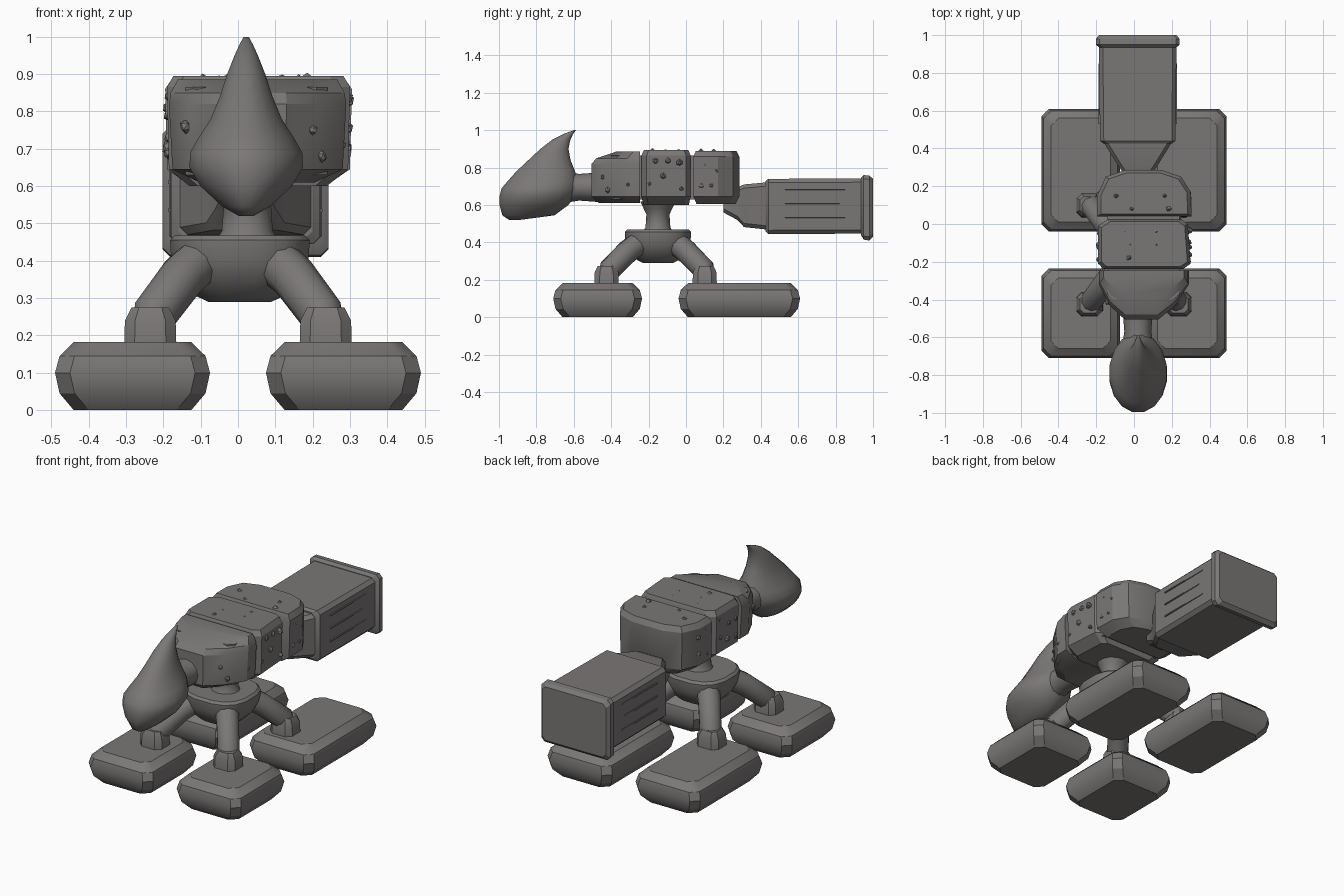
import bpy, bmesh, math, random
from mathutils import Vector

if "Cube" in bpy.data.objects:
    bpy.data.objects.remove(bpy.data.objects["Cube"])

random.seed(4)
stone = bpy.data.materials.new("stone grey")
stone.diffuse_color = (0.195, 0.185, 0.18, 1)
stone.use_nodes = True
stone.node_tree.nodes["Principled BSDF"].inputs["Base Color"].default_value = stone.diffuse_color


def finish(name, bm, angle=35):
    bmesh.ops.recalc_face_normals(bm, faces=bm.faces)
    me = bpy.data.meshes.new(name)
    bm.to_mesh(me)
    bm.free()
    me.shade_smooth()
    me.set_sharp_from_angle(angle=math.radians(angle))
    me.materials.append(stone)
    ob = bpy.data.objects.new(name, me)
    bpy.context.collection.objects.link(ob)
    return ob


def loft(name, rings, angle=35):
    """Skin a closed solid over rings with equal point counts."""
    bm = bmesh.new()
    rows = [[bm.verts.new(p) for p in ring] for ring in rings]
    n = len(rows[0])
    for a, b in zip(rows, rows[1:]):
        for i in range(n):
            j = (i + 1) % n
            bm.faces.new((a[i], a[j], b[j], b[i]))
    bm.faces.new(rows[0][::-1])
    bm.faces.new(rows[-1])
    return finish(name, bm, angle)


def ellipse(cx, cy, rx, ry, z, n=14, power=1.0):
    pts = []
    for i in range(n):
        t = 2 * math.pi * (i + 0.5) / n
        c, s = math.cos(t), math.sin(t)
        pts.append((cx + rx * math.copysign(abs(c) ** power, c),
                    cy + ry * math.copysign(abs(s) ** power, s), z))
    return pts


def chamfered(a0, a1, b0, b1, c):
    """Rectangle outline with cut corners."""
    return [(a0 + c, b0), (a1 - c, b0), (a1, b0 + c), (a1, b1 - c),
            (a1 - c, b1), (a0 + c, b1), (a0, b1 - c), (a0, b0 + c)]


def tube(name, path, radii, n=10):
    path = [Vector(p) for p in path]
    rings = []
    for i, p in enumerate(path):
        d = (path[min(i + 1, len(path) - 1)] - path[max(i - 1, 0)]).normalized()
        u = d.cross(Vector((0.8, 0.6, 0))).normalized()
        v = d.cross(u)
        rings.append([p + radii[i] * (u * math.cos(t) + v * math.sin(t))
                      for t in (2 * math.pi * k / n for k in range(n))])
    return loft(name, rings, 50)


def segment(name, plan, pivot, levels):
    """Body block: one plan outline scaled at each height."""
    loft(name, [[(0.05 + (x - 0.05) * sx, pivot + (y - pivot) * sy, z) for x, y in plan]
                for z, sx, sy in levels], 28)


# Feet: pads with bulging sides
for side in (-1, 1):
    for label, y0, y1 in (("front", -0.71, -0.235), ("back", -0.04, 0.61)):
        rings = []
        for z, inset in ((0, .05), (.045, .012), (.1, 0), (.145, .012), (.182, .05)):
            pts = chamfered(.075 + inset, .49 - inset, y0 + inset, y1 - inset, .04)
            rings.append([(side * x, y, z) for x, y in pts])
        tag = label + ("_left" if side < 0 else "_right")
        loft(tag + "_foot", rings, 30)
        # Legs: sloping strut and square ankle
        ay = -0.425 if label == "front" else 0.1
        hy = -0.23 if label == "front" else -0.07
        tube(tag + "_leg", [(side * .09, hy, .41), (side * .15, hy + (ay - hy) * .4, .355),
                            (side * .225, ay * .96, .255), (side * .235, ay, .22)],
             [.065, .062, .06, .05])
        ankle = chamfered(.165, .305, ay - .065, ay + .065, .028)
        loft(tag + "_ankle", [[(side * (.235 + (x - .235) * s), ay + (y - ay) * s, z) for x, y in ankle]
                              for z, s in ((.17, 1), (.24, .97), (.275, .72))], 30)

# Hip bowl, rim and swivel post
loft("hip_bowl", [ellipse(.005, -.15, .19 * s, .18 * s, z, 16, .75)
                  for z, s in ((.29, .45), (.305, .62), (.35, .85), (.4, .98),
                               (.455, 1.0), (.468, .93))])
loft("swivel_post", [ellipse(.025, -.15, r, r * .95, z, 14)
                     for z, r in ((.45, .09), (.48, .07), (.55, .065), (.58, .08), (.62, .1))])

# Body: three blocks around an inner core
segment("front_body_block",
        [(-.185, -.245), (-.185, -.32), (-.13, -.43), (-.05, -.505),
         (.13, -.505), (.22, -.43), (.29, -.32), (.29, -.245)], -.245,
        [(.61, .65, .85), (.645, .96, 1), (.82, 1, 1), (.85, .98, .9), (.885, .9, .5)])
segment("middle_body_block",
        [(-.19, -.21), (-.16, -.238), (.26, -.238), (.3, -.21),
         (.285, 0), (.25, .025), (-.14, .025), (-.19, -.01)], -.105,
        [(.6, .75, .92), (.645, .98, 1), (.865, 1, 1), (.895, .93, .9)])
segment("rear_body_block",
        [(-.195, .04), (.305, .04), (.3, .17), (.25, .25),
         (.15, .285), (-.05, .285), (-.15, .25), (-.195, .15)], .15,
        [(.605, .75, .85), (.645, .98, 1), (.86, 1, 1), (.89, .92, .88)])
loft("body_core", [[(x, y, z) for x, y in chamfered(-.14, .24, -.4, .2, .03)] for z in (.63, .865)])

# Rough stone chips on the blocks
bm = bmesh.new()
chips = [(.2, -.445, .75), (.225, -.42, .68), (-.14, -.41, .76), (.28, -.31, .71)]
for y in (-.18, -.11, -.04, .08, .15):
    for x in (-.185, .292):
        chips += [(x, y + random.uniform(-.02, .02), random.uniform(.68, .76)),
                  (x, y + random.uniform(-.02, .02), random.uniform(.78, .85))]
    chips += [(random.uniform(-.1, 0), y, .885), (random.uniform(.1, .2), y, .885)]
for c in chips:
    made = bmesh.ops.create_icosphere(bm, subdivisions=1, radius=random.uniform(.012, .02))["verts"]
    for v in made:
        v.co = v.co * random.uniform(.75, 1.1) + Vector(c)
finish("stone_chips", bm, 20)

# Head: swept-back horn from stacked cross-sections
sections = [(.52, -.945, -.89, .02), (.545, -.985, -.70, .065), (.6, -1, -.625, .125),
            (.65, -1, -.59, .155), (.69, -.99, -.575, .153), (.73, -.955, -.575, .13),
            (.78, -.91, -.59, .097), (.84, -.845, -.615, .072), (.9, -.78, -.627, .052),
            (.95, -.715, -.617, .032), (.98, -.655, -.603, .018), (1.0, -.6, -.588, .007)]
loft("horned_head", [ellipse(.022, (a + b) / 2, w, (b - a) / 2, z, 16)
                     for z, a, b, w in sections], 40)
loft("neck", [[(.02 + .075 * s * math.cos(t), y, .695 + .075 * s * math.sin(t))
               for t in (2 * math.pi * k / 12 for k in range(12))]
              for y, s in ((-.72, 1.2), (-.62, 1.05), (-.57, .95), (-.47, 1.05))], 40)

# Tail: tapered root, long box and end flange
def tail_part(name, stations):
    loft(name, [[(x, y, z) for x, z in chamfered(.02 - w, .02 + w, z0, z1, .02)]
                for y, w, z0, z1 in stations], 30)


tail_part("tail_root", [(.2, .06, .56, .69), (.275, .08, .52, .695), (.31, .105, .482, .71),
                        (.44, .185, .468, .722)])
tail_part("tail_box", [(.425, .18, .46, .728), (.44, .2, .445, .74), (.96, .205, .447, .742)])
tail_part("tail_flange", [(.935, .205, .44, .745), (.95, .222, .415, .76),
                          (.98, .222, .41, .757), (1.0, .205, .43, .74)])

# Thin seams on the tail sides
for side in (-1, 1):
    for i, z in enumerate((.535, .61, .685)):
        x = .02 + side * .203
        loft("tail_seam", [[(x + dx, y, z + dz) for dx, dz in
                            ((-.004, -.005), (.004, -.003), (.004, .003), (-.004, .005))]
                           for y in (.53, .85 - .03 * (i % 2))])
